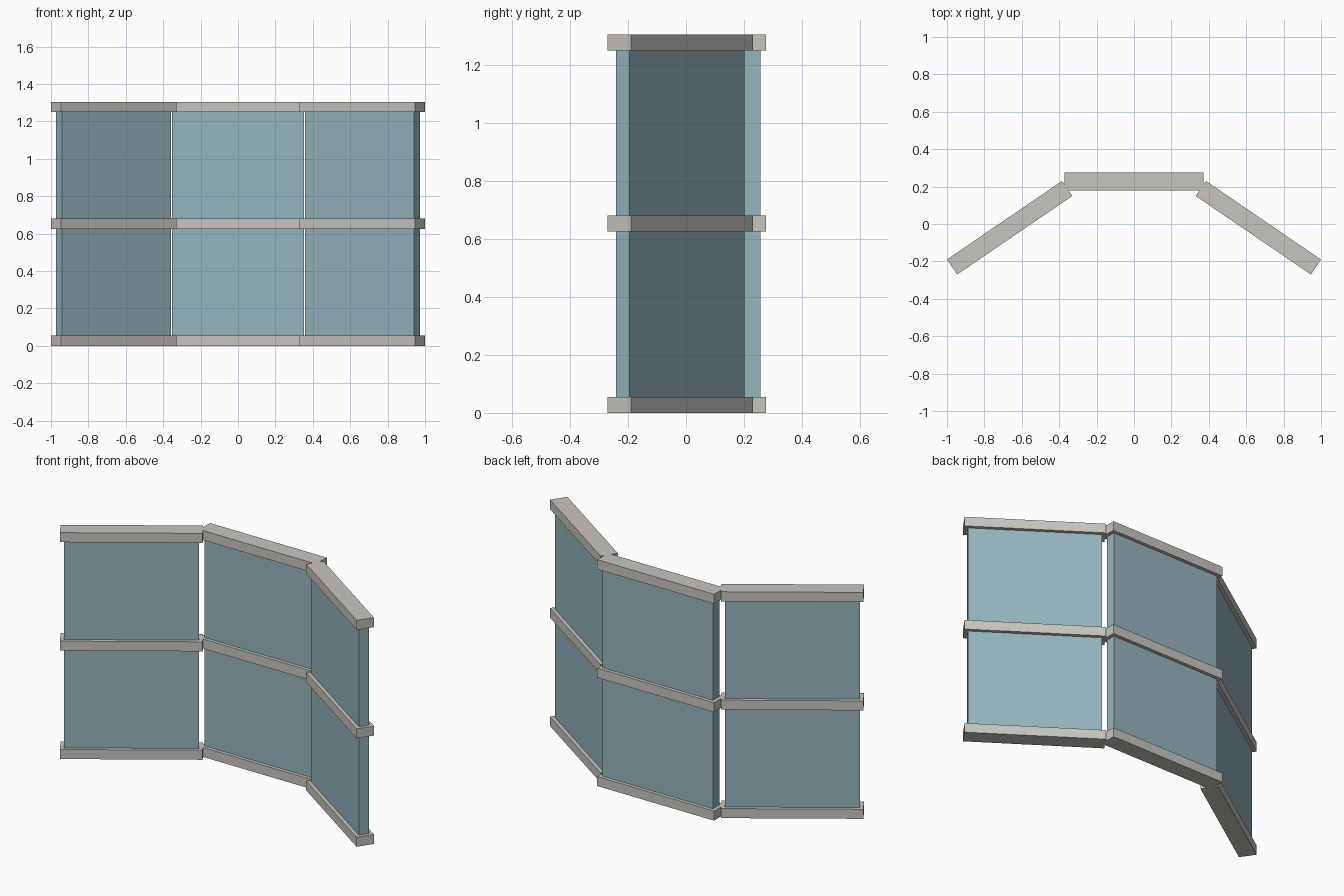
import bpy
import math
from mathutils import Matrix, Vector

cube = bpy.data.objects.get("Cube")
if cube:
    bpy.data.objects.remove(cube, do_unlink=True)


def material(name, color):
    mat = bpy.data.materials.new(name)
    mat.use_nodes = True
    mat.diffuse_color = color
    mat.node_tree.nodes["Principled BSDF"].inputs["Base Color"].default_value = color
    return mat


stone = material("warm grey rail", (0.57, 0.56, 0.51, 1))
glass = material("blue grey glass", (0.30, 0.46, 0.515, 1))


def box(name, center, angle, length, depth, bottom, top, mat):
    """Upright block on a plan position, turned about z."""
    bpy.ops.mesh.primitive_cube_add(size=1)
    obj = bpy.context.object
    obj.name = name
    obj.data.transform(Matrix.Diagonal((length, depth, top - bottom, 1)))
    obj.location = Vector((center[0], center[1], (bottom + top) / 2))
    obj.rotation_euler.z = angle
    obj.data.materials.append(mat)


RAIL_HEIGHT = 0.055
RAIL_LEVELS = {"bottom": 0, "middle": 0.625, "top": 1.25}
WING_ANGLE = math.radians(34.3)

# Three bays: a straight centre and two wings folded toward the front
bays = {
    "center": ((0, 0.228), 0),
    "right": ((-0.665, -0.02), WING_ANGLE),
    "left": ((0.665, -0.02), -WING_ANGLE),
}

for side, (center, angle) in bays.items():
    # Glass between the bottom and top rails
    box(side + "_glass_panel", center, angle, 0.705, 0.057,
        RAIL_HEIGHT, RAIL_LEVELS["top"], glass)
    # Horizontal rails
    for level, z in RAIL_LEVELS.items():
        box(f"{side}_{level}_rail", center, angle, 0.745, 0.097,
            z, z + RAIL_HEIGHT, stone)
